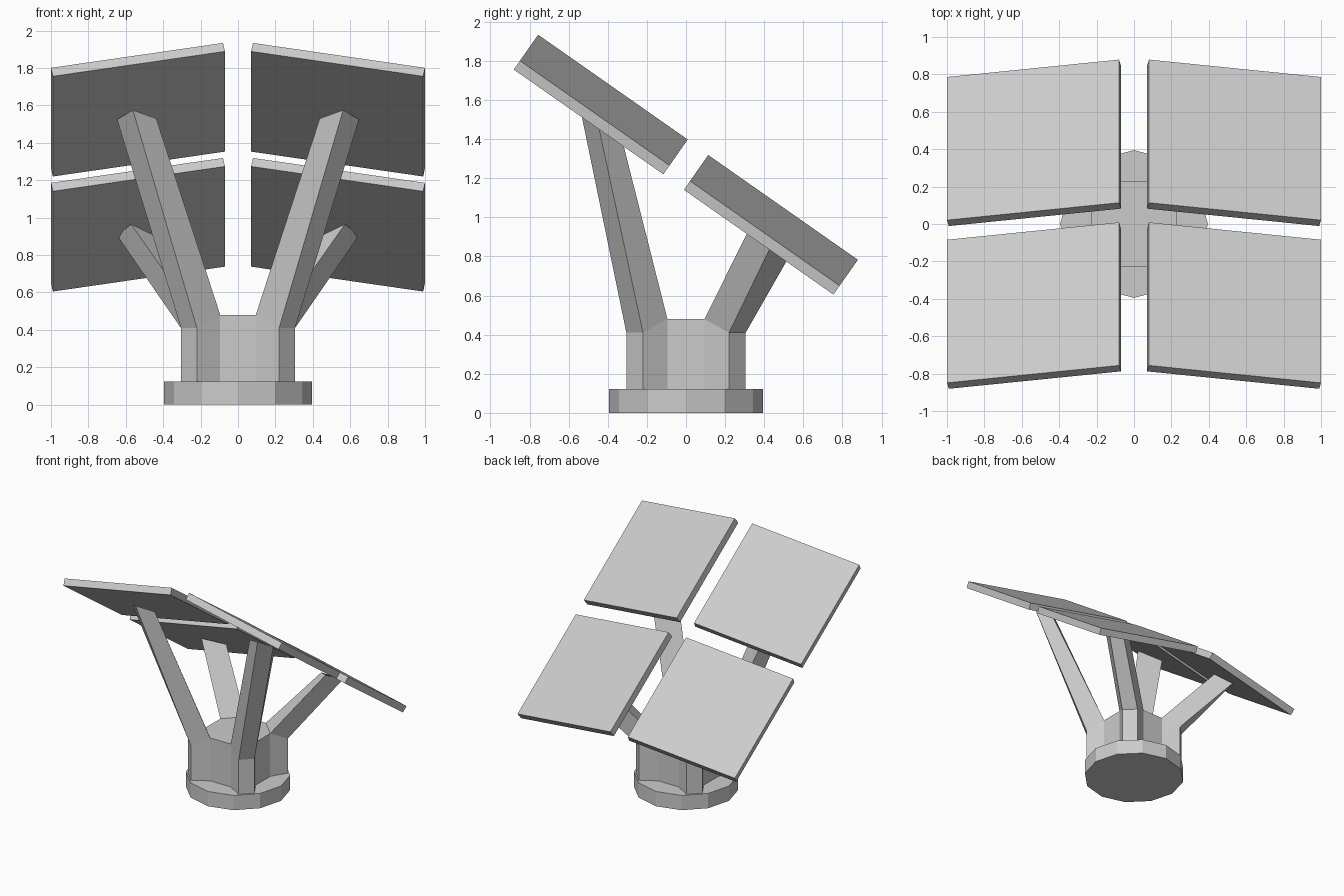
import bpy
import bmesh
from math import radians
from mathutils import Matrix, Vector

if "Cube" in bpy.data.objects:
    bpy.data.objects.remove(bpy.data.objects["Cube"], do_unlink=True)

GREY = (0.6, 0.6, 0.6, 1.0)
metal = bpy.data.materials.new("plain grey")
metal.use_nodes = True
metal.diffuse_color = GREY
metal.node_tree.nodes["Principled BSDF"].inputs["Base Color"].default_value = GREY


def finish(name, bm):
    """Turn a bmesh into a flat-shaded grey object."""
    bmesh.ops.recalc_face_normals(bm, faces=bm.faces)
    mesh = bpy.data.meshes.new(name)
    bm.to_mesh(mesh)
    bm.free()
    mesh.materials.append(metal)
    obj = bpy.data.objects.new(name, mesh)
    bpy.context.collection.objects.link(obj)
    return obj


def prism(name, sides, radius, low, high, turn=0):
    """Upright regular prism between two heights."""
    bm = bmesh.new()
    place = Matrix.Translation((0, 0, (low + high) / 2)) @ Matrix.Rotation(radians(turn), 4, "Z")
    bmesh.ops.create_cone(bm, cap_ends=True, segments=sides, radius1=radius,
                          radius2=radius, depth=high - low, matrix=place)
    return finish(name, bm)


def leg(name, side, front, tops):
    """Strut rising straight beside the column, then leaning out to a panel."""
    section = [(0.095, 0.23, 0.48), (0.22, 0.305, 0.41),
               (0.305, 0.22, 0.41), (0.23, 0.095, 0.48)]
    rings = [[(x, y, 0.12) for x, y, z in section], section,
             [(x + 0.342, y + 0.24, top) for (x, y, z), top in zip(section, tops)]]
    bm = bmesh.new()
    loops = [[bm.verts.new((x * side, y * front, z)) for x, y, z in ring] for ring in rings]
    for lower, upper in zip(loops, loops[1:]):
        for i in range(4):
            j = (i + 1) % 4
            bm.faces.new((lower[i], lower[j], upper[j], upper[i]))
    bm.faces.new(loops[0])
    bm.faces.new(loops[-1])
    return finish(name, bm)


def panel(name, side, centre):
    """Square slab pitched to the back and drooping outward."""
    tilt = Matrix.Rotation(radians(-35), 4, "X") @ Matrix.Rotation(radians(10 * side), 4, "Y")
    place = Matrix.Translation(Vector((centre[0] * side, centre[1], centre[2])))
    bm = bmesh.new()
    bmesh.ops.create_cube(bm, size=1, matrix=place @ tilt @ Matrix.Diagonal((0.934, 0.934, 0.056, 1)))
    return finish(name, bm)


# Foot and column
prism("base_disc", 12, 0.395, 0, 0.123)
prism("column", 8, 0.249, 0.12, 0.48, 22.5)

# Four struts and four panels, mirrored left to right
for side, word in ((1, "left"), (-1, "right")):
    leg("front_leg_" + word, side, -1, (1.53, 1.575, 1.525, 1.43))
    leg("back_leg_" + word, side, 1, (0.9, 0.83, 0.905, 0.965))
    panel("front_panel_" + word, side, (0.535, -0.436, 1.577))
    panel("back_panel_" + word, side, (0.535, 0.434, 0.962))
